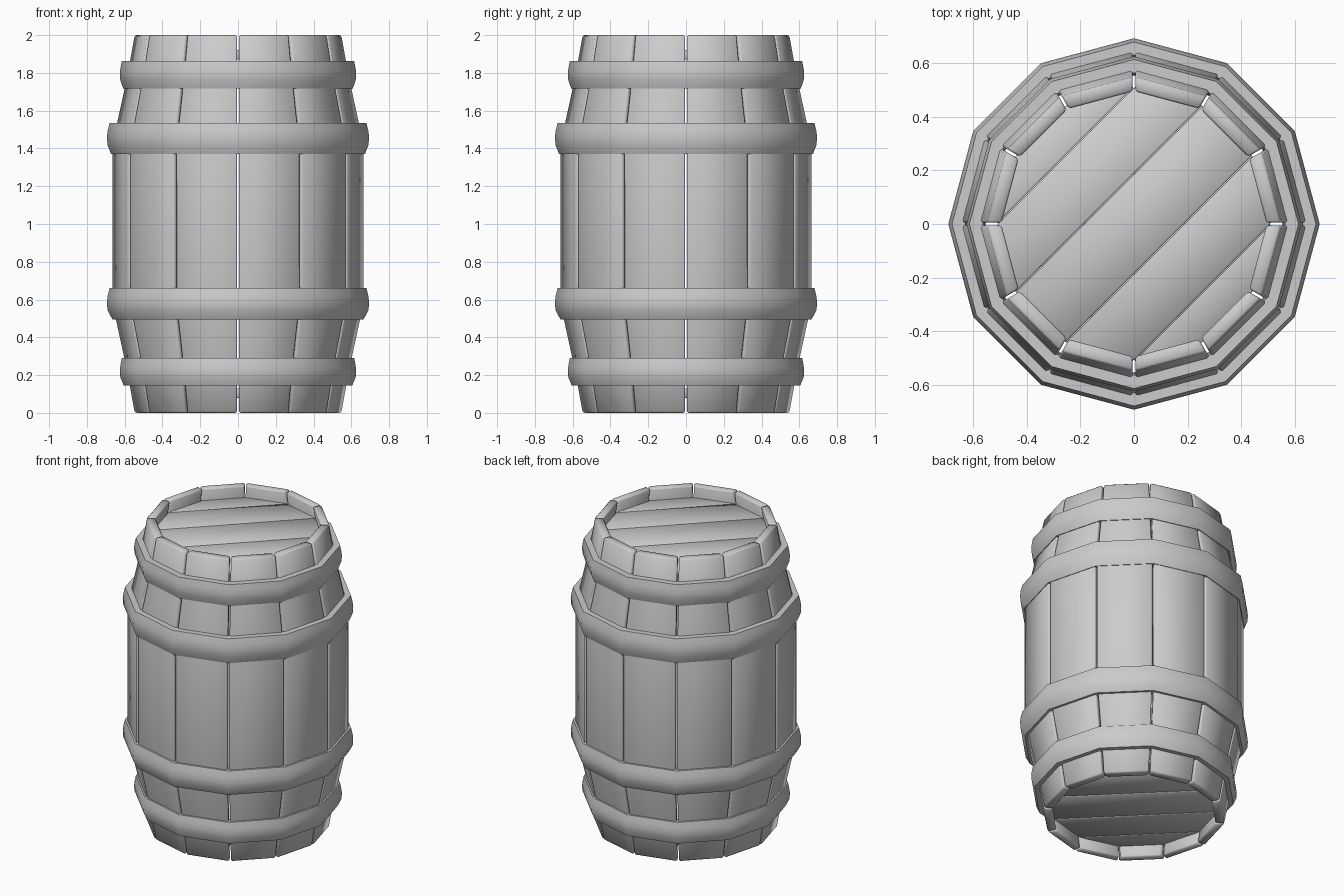
import bpy, bmesh, math

if "Cube" in bpy.data.objects:
    bpy.data.objects.remove(bpy.data.objects["Cube"])

SIDES = 12
STEP = 2 * math.pi / SIDES
THICK = 0.055
GAP = 0.005


def make_object(name, verts, faces, bevel=0.0, angle=None):
    bm = bmesh.new()
    vs = [bm.verts.new(v) for v in verts]
    for f in faces:
        bm.faces.new([vs[i] for i in f])
    bmesh.ops.recalc_face_normals(bm, faces=bm.faces)
    for f in bm.faces:
        f.smooth = True
    mesh = bpy.data.meshes.new(name)
    bm.to_mesh(mesh)
    bm.free()
    obj = bpy.data.objects.new(name, mesh)
    bpy.context.collection.objects.link(obj)
    if bevel:
        mod = obj.modifiers.new("edge_bevel", 'BEVEL')
        mod.width = bevel
        mod.segments = 1
        mod.limit_method = 'ANGLE'
        mod.angle_limit = math.radians(50)
    if angle:
        bpy.ops.object.select_all(action='DESELECT')
        obj.select_set(True)
        bpy.context.view_layer.objects.active = obj
        bpy.ops.object.shade_smooth_by_angle(angle=math.radians(angle))
    return obj


def loft(rings, closed=False):
    """Faces joining equal rings of vertices, capped or closed into a loop."""
    n, m = len(rings[0]), len(rings)
    verts = [v for r in rings for v in r]
    faces = []
    for i in range(m if closed else m - 1):
        a, b = i * n, ((i + 1) % m) * n
        for j in range(n):
            k = (j + 1) % n
            faces.append((a + j, a + k, b + k, b + j))
    if not closed:
        faces += [tuple(range(n)), tuple(range((m - 1) * n, m * n))]
    return verts, faces


# Staves: one flat board per side, following the barrel profile
half = [(0.0, 0.55), (0.22, 0.59), (0.58, 0.668)]
profile = half + [(2 - z, r) for z, r in reversed(half)]


def stave_corner(r, z, angle, side):
    # corner on the polygon, pulled in sideways for the joint gap
    d = r * math.cos(STEP / 2)
    t = side * (r * math.sin(STEP / 2) - GAP)
    c, s = math.cos(angle), math.sin(angle)
    return (d * c - t * s, d * s + t * c, z)


for i in range(SIDES):
    a = (i + 0.5) * STEP
    rings = [[stave_corner(r, z, a, -1), stave_corner(r, z, a, 1),
              stave_corner(r - THICK, z, a, 1), stave_corner(r - THICK, z, a, -1)]
             for z, r in profile]
    make_object(f"stave_{i + 1}", *loft(rings), bevel=0.008)


# Hoops: bulging twelve-sided bands (bottom z, top z, bottom / middle / top radius)
hoops = [(0.145, 0.29, 0.605, 0.626, 0.615),
         (0.495, 0.66, 0.665, 0.694, 0.68),
         (1.37, 1.535, 0.672, 0.694, 0.68),
         (1.718, 1.863, 0.608, 0.626, 0.615)]
for n, (z0, z1, r0, rm, r1) in enumerate(hoops):
    h = z1 - z0
    section = [(r0 - 0.05, z0), (r0, z0), (rm - 0.003, z0 + 0.3 * h),
               (rm, z0 + 0.55 * h), (rm - 0.004, z0 + 0.75 * h), (r1, z1), (r1 - 0.05, z1)]
    rings = [[(r * math.cos(i * STEP), r * math.sin(i * STEP), z) for r, z in section]
             for i in range(SIDES)]
    make_object(f"hoop_{n + 1}", *loft(rings, closed=True), angle=40)


# Heads: five diagonal boards cut from a twelve-sided disc, crossed top to bottom
R = 0.512
levels = [(R * math.sin(math.radians(d)), R * math.cos(math.radians(d)))
          for d in (-75, -45, -15, 15, 45, 75)]
for name, z, turn in (("top", 1.92, 45), ("bottom", 0.08, -45)):
    inner = z - 0.05 if name == "top" else z + 0.05
    c, s = math.cos(math.radians(turn)), math.sin(math.radians(turn))
    for k in range(5):
        (ya, xa), (yb, xb) = levels[k], levels[k + 1]
        ya, yb = ya + 0.002, yb - 0.002
        outline = [(-xa, ya), (xa, ya), (xb, yb), (-xb, yb)]
        rings = [[(x * c - y * s, x * s + y * c, h) for x, y in outline] for h in (z, inner)]
        make_object(f"{name}_head_board_{k + 1}", *loft(rings), bevel=0.004)
